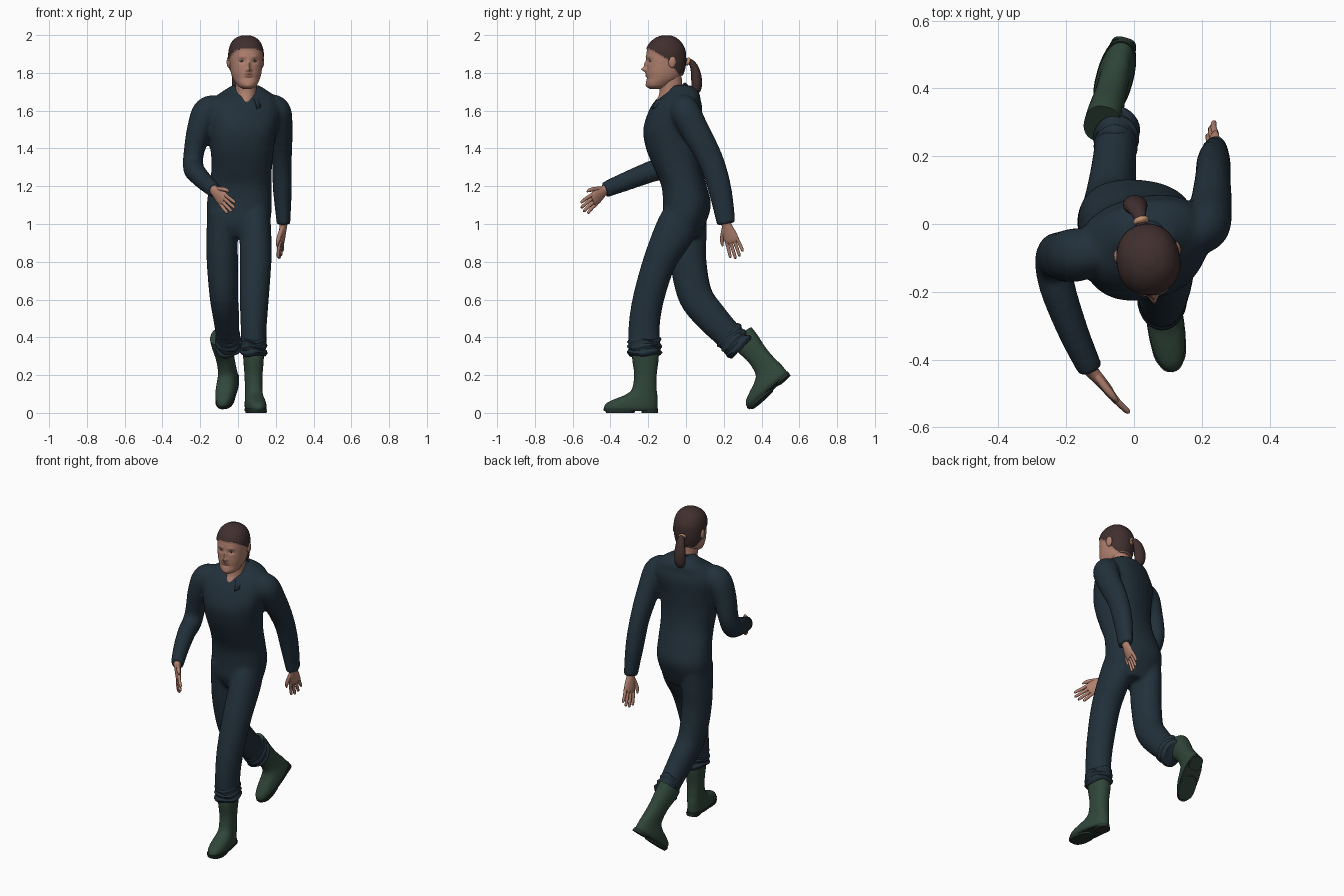
import bpy, bmesh, math
from math import sin, cos, pi, radians, exp
from mathutils import Vector, Matrix

def mat(name, r, g, b):
    m = bpy.data.materials.new(name)
    m.diffuse_color = (r, g, b, 1)
    return m

NAVY = mat("navy cloth", .016, .030, .043)
GREEN = mat("green rubber", .030, .062, .042)
SOLE = mat("dark sole", .018, .032, .024)
SKIN = mat("skin", .43, .215, .155)
LIP = mat("lip", .30, .125, .10)
HAIR = mat("brown hair", .052, .029, .028)
TIE = mat("tan hair tie", .52, .28, .16)
WHITE = mat("eye white", .50, .45, .42)
IRIS = mat("dark iris", .05, .04, .04)

def dense(rows, n):
    """Catmull-Rom interpolation of rows of numbers."""
    out = []
    for i in range(len(rows) - 1):
        p = [rows[max(i - 1, 0)], rows[i], rows[i + 1], rows[min(i + 2, len(rows) - 1)]]
        for k in range(n):
            t = k / n
            out.append([.5 * (2 * b + (c - a) * t + (2 * a - 5 * b + 4 * c - d) * t * t
                              + (3 * b - a - 3 * c + d) * t ** 3) for a, b, c, d in zip(*p)])
    return out + [list(rows[-1])]

def bridge(bm, rings, closed=True):
    vs = [[bm.verts.new(p) for p in r] for r in rings]
    m = len(vs[0])
    for r, s in zip(vs, vs[1:]):
        for j in range(m if closed else m - 1):
            bm.faces.new((r[j], r[(j + 1) % m], s[(j + 1) % m], s[j]))
    if closed:
        bm.faces.new(vs[0][::-1])
        bm.faces.new(vs[-1])

def tube(bm, rows, ref=(1, 0, 0), seg=20, n=5):
    """Rows (x, y, z, a, b): rings square to the path, radius a along ref."""
    rows = dense(rows, n)
    pts = [Vector(r[:3]) for r in rows]
    rings = []
    for i, r in enumerate(rows):
        t = (pts[min(i + 1, len(pts) - 1)] - pts[max(i - 1, 0)]).normalized()
        u = Vector(ref)
        u = (u - t * u.dot(t)).normalized()
        v = t.cross(u)
        rings.append([pts[i] + u * r[3] * cos(2 * pi * k / seg) + v * r[4] * sin(2 * pi * k / seg)
                      for k in range(seg)])
    bridge(bm, rings)

def stack(bm, rows, seg=32, n=5, power=2.0, mtx=None):
    """Rows (z, x, y, rx, ry, yaw): level superellipse rings."""
    rings = []
    for z, x, y, rx, ry, yaw in dense(rows, n):
        ring = []
        for k in range(seg):
            c, s = cos(2 * pi * k / seg), sin(2 * pi * k / seg)
            px = rx * math.copysign(abs(c) ** (2 / power), c)
            py = ry * math.copysign(abs(s) ** (2 / power), s)
            a = radians(yaw)
            p = Vector((x + px * cos(a) - py * sin(a), y + px * sin(a) + py * cos(a), z))
            ring.append(mtx @ p if mtx else p)
        rings.append(ring)
    bridge(bm, rings)

def fb(z, front, back, w):
    return (z, 0, (front + back) / 2, w, (back - front) / 2, 0)

def ball(bm, loc, size, mtx=Matrix()):
    bmesh.ops.create_uvsphere(bm, u_segments=16, v_segments=10, radius=1,
                              matrix=mtx @ Matrix.Translation(loc) @ Matrix.Diagonal((*size, 1)))

def finish(bm, name, *mats):
    bmesh.ops.recalc_face_normals(bm, faces=bm.faces)
    me = bpy.data.meshes.new(name)
    bm.to_mesh(me)
    bm.free()
    for m in mats:
        me.materials.append(m)
    ob = bpy.data.objects.new(name, me)
    bpy.context.collection.objects.link(ob)
    bpy.ops.object.select_all(action='DESELECT')
    ob.select_set(True)
    bpy.context.view_layer.objects.active = ob
    bpy.ops.object.shade_smooth_by_angle(angle=radians(50))
    return ob

# Coverall: torso, sleeves and trouser legs fused into one smooth skin
bm = bmesh.new()
stack(bm, [(.93, .005, -.01, .12, .08, -6), (1.0, .005, -.01, .163, .112, -6), (1.1, .007, .005, .172, .126, -5),
           (1.2, .012, -.010, .165, .120, -2), (1.3, .02, -.045, .160, .127, 3), (1.4, .022, -.07, .168, .140, 8),
           (1.5, .025, -.075, .180, .148, 11), (1.6, .03, -.055, .195, .135, 13), (1.66, .035, -.04, .175, .11, 13),
           (1.70, .04, -.02, .125, .085, 10), (1.735, .04, -.03, .07, .052, 8)], power=2.3)
tube(bm, [(.12, -.03, 1.63, .05, .05), (.2, -.01, 1.605, .075, .078), (.225, .045, 1.5, .064, .076),
          (.232, .13, 1.34, .053, .068), (.235, .18, 1.18, .050, .062), (.241, .213, 1.0, .036, .050)])
tube(bm, [(-.08, -.08, 1.63, .05, .05), (-.16, -.09, 1.6, .075, .078), (-.205, -.095, 1.5, .066, .075),
          (-.235, -.095, 1.37, .054, .065), (-.236, -.13, 1.30, .055, .060), (-.222, -.2, 1.272, .052, .056),
          (-.178, -.32, 1.225, .045, .050), (-.128, -.43, 1.18, .037, .042)])
tube(bm, [(.09, -.01, 1.07, .08, .10), (.092, -.06, .96, .084, .108), (.093, -.14, .8, .084, .088),
          (.086, -.20, .6, .077, .083), (.083, -.222, .45, .069, .083), (.083, -.22, .33, .068, .086)])
tube(bm, [(-.082, .0, 1.07, .08, .11), (-.084, .005, .95, .083, .105), (-.083, .012, .8, .083, .097),
          (-.075, .05, .62, .076, .092), (-.062, .14, .5, .069, .085), (-.055, .22, .415, .063, .077),
          (-.05, .275, .352, .062, .08)])
suit = finish(bm, "coverall", NAVY)
r = suit.modifiers.new("fuse", 'REMESH')
r.mode, r.voxel_size, r.use_smooth_shade = 'VOXEL', .011, True
s = suit.modifiers.new("soften", 'SMOOTH')
s.factor, s.iterations = .5, 4

# Gathered hems at the trouser ends
for name, top, end, rx, rb in (("left_hem", (.083, -.222, .40), (.083, -.218, .305), .067, .088),
                               ("right_hem", (-.055, .215, .425), (-.05, .292, .338), .062, .080)):
    bm = bmesh.new()
    a, b = Vector(top), Vector(end)
    rows = []
    for i, d in enumerate((-.012, .003, -.005, .006, -.004, .007, -.006)):
        p = a.lerp(b, i / 6)
        rows.append((*p, rx + d, rb + d))
    tube(bm, rows, seg=28, n=3)
    for i, v in enumerate(bm.verts):
        v.co.z += .006 * sin(i % 28 * pi / 14 * 3 + i // 28 * .25)
    finish(bm, name, NAVY)

# Folded collar, open at the throat
bm = bmesh.new()
rings = [[], [], [], []]
for k in range(41):
    a = radians(-152 + 304 * k / 40)
    f = abs(a) / radians(152)
    zt = 1.703 + .047 * cos(a)
    for ring, rad, z in zip(rings, (.064 + .02 * f ** 3, .062 + .023 * f ** 3, .074 + .03 * f ** 3, .088 + .042 * f ** 3),
                            (zt - .05, zt, zt - .008, zt - .042 - .008 * f ** 4)):
        ring.append((.042 + rad * sin(a), -.068 + rad * cos(a), z))
bridge(bm, rings, closed=False)
col = finish(bm, "collar", NAVY)
col.modifiers.new("thickness", 'SOLIDIFY').thickness = .006

# Boots, modelled with the heel at the origin and the toe towards -y
def boot(side, heel, yaw, pitch):
    m = Matrix.Translation(heel) @ Matrix.Rotation(radians(yaw), 4, 'Z') @ Matrix.Rotation(radians(pitch), 4, 'X')
    bm = bmesh.new()
    stack(bm, [fb(.018, -.285, -.002, .050), fb(.035, -.285, .0, .053), fb(.055, -.268, .0, .052),
               fb(.075, -.225, .0, .049), fb(.095, -.175, -.002, .046), fb(.125, -.138, -.006, .045),
               fb(.2, -.125, -.006, .047), fb(.28, -.135, .004, .053), fb(.33, -.135, .006, .054)],
          mtx=m, power=2.3)
    finish(bm, side + "_boot", GREEN)
    bm = bmesh.new()
    stack(bm, [fb(.010, -.288, .002, .053), fb(.024, -.290, .003, .055)], n=1, power=2.4, mtx=m)
    stack(bm, [fb(0, -.275, -.125, .049), fb(.012, -.280, -.12, .051)], n=1, power=2.5, mtx=m)
    stack(bm, [fb(0, -.085, .0, .038), fb(.012, -.085, .0, .040)], n=1, power=3, mtx=m)
    finish(bm, side + "_boot_sole", SOLE)

boot("left", (.073, -.15, 0), 8, 0)
boot("right", (-.025, .55, .20), -15, 41)

# Hands: palm, four fingers and a thumb laid out along the wrist-to-tip line
def hand(side, wrist, tip, thumbward):
    w, t = Vector(wrist), Vector(tip)
    d = (t - w).normalized()
    s = Vector(thumbward)
    s = (s - d * s.dot(d)).normalized()
    nrm = d.cross(s)
    bm = bmesh.new()

    def limb(rows, seg=10):
        tube(bm, [(*(w + d * a + s * b + nrm * c), ra, rb) for a, b, c, ra, rb in rows], s, seg, 3)
    limb([(-.03, 0, 0, .027, .023), (.01, 0, 0, .027, .020), (.05, .002, 0, .038, .017),
          (.09, 0, 0, .039, .014), (.105, 0, 0, .03, .009)], 16)
    for off, ln in ((-.029, .165), (-.010, .185), (.010, .19), (.029, .178)):
        limb([(.085, off, 0, .010, .010), (.125, off * 1.15, .003, .0095, .009),
              (ln - .008, off * 1.3, 0, .008, .008), (ln, off * 1.32, -.002, .003, .003)])
    limb([(.02, .018, 0, .014, .012), (.055, .042, .004, .012, .012), (.085, .056, .006, .010, .010),
          (.108, .060, .006, .004, .004)])
    finish(bm, side + "_hand", SKIN)

hand("left", (.241, .213, 1.0), (.222, .273, .825), (-.25, -1, 0))
hand("right", (-.128, -.43, 1.18), (-.025, -.55, 1.075), (.1, 0, 1))

# Neck and throat
bm = bmesh.new()
stack(bm, [(1.60, .042, -.08, .03, .09, 0), (1.65, .042, -.08, .045, .08, 0), (1.68, .042, -.08, .054, .064, 0),
           (1.72, .042, -.08, .055, .060, 0), (1.78, .042, -.085, .058, .062, 0)])
finish(bm, "neck", SKIN)

# Head: lofted skull, face shaped by soft bumps, hair raised above a hairline
HEAD = Matrix.Translation((.042, -.105, 0)) @ Matrix.Rotation(radians(8), 4, 'Z') @ Matrix.Translation((0, .105, 0))

def hairline(y):
    if y < -.115:
        return 1.925 - .05 * min(max((y + .2) / .085, 0), 1)
    return 1.875 - .085 * min((y + .115) / .07, 1)

bm = bmesh.new()
stack(bm, [fb(1.716, -.192, -.13, .022), fb(1.728, -.206, -.10, .045), fb(1.745, -.212, -.07, .058),
           fb(1.77, -.209, -.035, .071), fb(1.80, -.211, -.018, .080), fb(1.84, -.211, -.008, .085),
           fb(1.88, -.211, -.006, .087), fb(1.92, -.206, -.010, .085), fb(1.955, -.187, -.028, .073),
           fb(1.98, -.157, -.055, .049), fb(1.992, -.125, -.085, .018)], seg=112, n=7, power=2.15)
bumps = ((0, 1.818, .010, .011, .026), (0, 1.842, .008, .018, .013), (.013, 1.813, .006, .006, .007),
         (0, 1.797, .018, .005, .006), (0, 1.784, .016, .005, .007), (0, 1.73, .02, .012, .005),
         (.034, 1.862, .016, .011, -.010), (.032, 1.886, .02, .007, .004), (0, 1.772, .02, .005, -.004))
for v in bm.verts:
    x, y, z = v.co
    if y < -.13:
        for bx, bz, sx, sz, amt in bumps:
            v.co.y -= amt * exp(-((abs(x) - bx) / sx) ** 2 - ((z - bz) / sz) ** 2)
    if z > hairline(y):
        out = Vector((x, y + .11, (z - 1.87)))
        v.co += out.normalized() * .007
for f in bm.faces:
    x, y, z = f.calc_center_median()
    if z > hairline(y) + .002:
        f.material_index = 1
    elif y < -.19 and (x / .026) ** 2 + ((z - 1.791) / .010) ** 2 < 1:
        f.material_index = 2
bm.transform(HEAD)
finish(bm, "head", SKIN, HAIR, LIP)

for name, loc, size, m in (("ears", (.088, -.085, 1.858), (.012, .021, .032), SKIN),
                           ("eyes", (.034, -.184, 1.863), (.016, .0165, .007), WHITE),
                           ("irises", (.034, -.193, 1.863), (.006, .0095, .006), IRIS)):
    bm = bmesh.new()
    for sx in (1, -1):
        ball(bm, (sx * loc[0], loc[1], loc[2]), size, HEAD)
    finish(bm, name, m)

# Ponytail and its tie
bm = bmesh.new()
tube(bm, [(.022, -.005, 1.862, .016, .016), (.016, .025, 1.857, .020, .016), (.009, .045, 1.825, .029, .022),
          (.004, .055, 1.775, .036, .028), (.003, .056, 1.725, .033, .027), (.003, .047, 1.695, .022, .018),
          (.003, .043, 1.685, .006, .006)])
finish(bm, "ponytail", HAIR)
bm = bmesh.new()
tube(bm, [(.024, .0, 1.864, .014, .014), (.022, .006, 1.862, .023, .021), (.019, .013, 1.860, .023, .021),
          (.017, .019, 1.858, .015, .015)])
finish(bm, "hair_tie", TIE)
